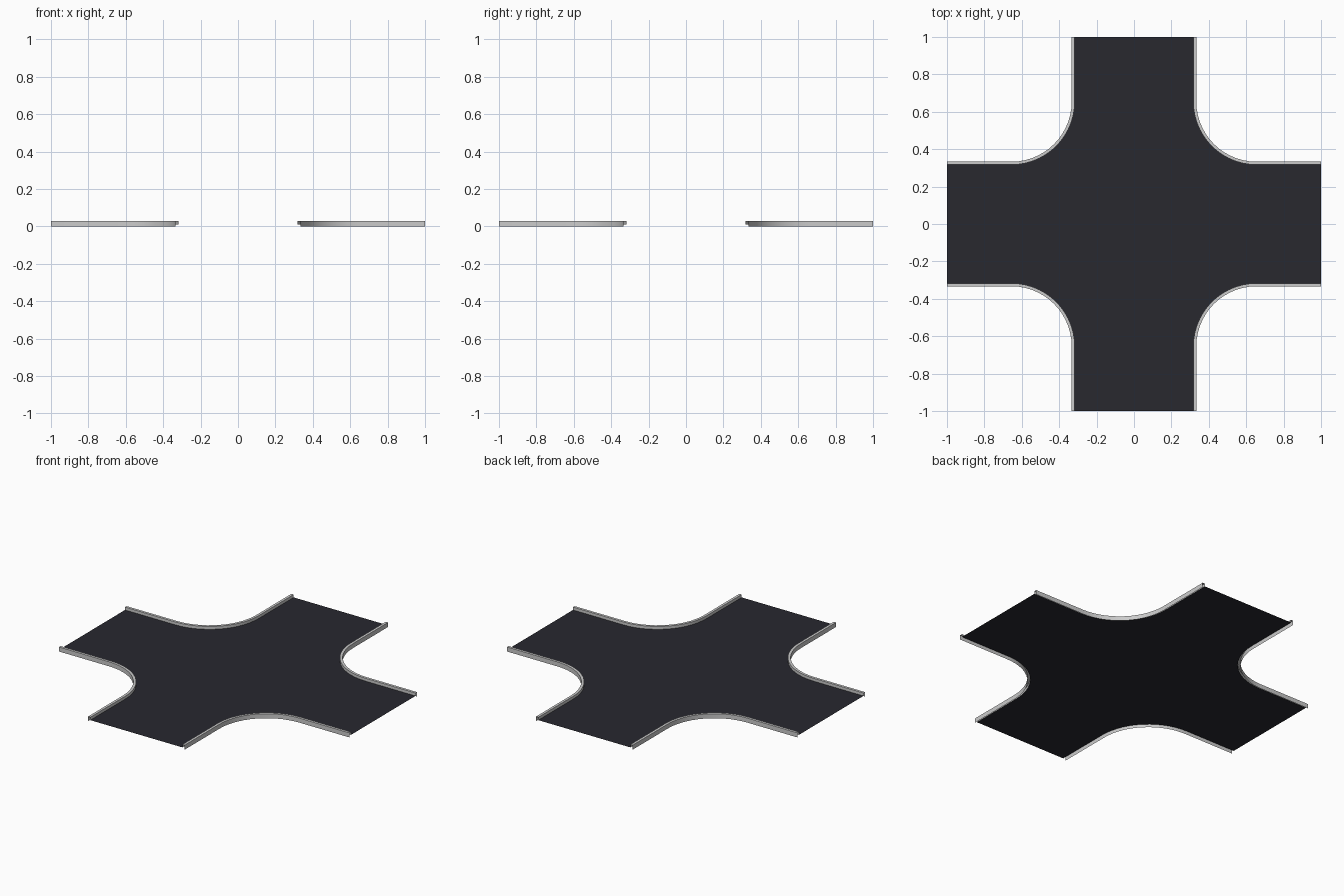
import bpy, bmesh
from math import sin, cos, pi

if "Cube" in bpy.data.objects:
    bpy.data.objects.remove(bpy.data.objects["Cube"])

EDGE_OUT, EDGE_IN = 0.333, 0.317   # kerb outer and inner edges
CENTRE, SEGMENTS = 0.655, 14       # corner arc centre and facets
ROAD_Z, TOP_Z = 0.01, 0.028


def corner_path(edge):
    """Kerb line round the +x +y corner, from one arm end to the other."""
    r = CENTRE - edge
    arc = [(CENTRE - r * cos(a), CENTRE - r * sin(a))
           for a in (i * pi / 2 / SEGMENTS for i in range(SEGMENTS + 1))]
    return [(edge, 1.0)] + arc + [(1.0, edge)]


def turn(p, quarter):
    x, y = p
    for _ in range(quarter):
        x, y = -y, x
    return x, y


def finish(name, bm):
    mesh = bpy.data.meshes.new(name)
    bm.to_mesh(mesh)
    bm.free()
    ob = bpy.data.objects.new(name, mesh)
    bpy.context.collection.objects.link(ob)
    return ob


# Road surface: a single flat sheet with four rounded inner corners
bm = bmesh.new()
outline = [turn(p, q) for q in range(4) for p in reversed(corner_path(EDGE_IN))]
face = bm.faces.new([bm.verts.new((x, y, ROAD_Z)) for x, y in outline])
face.normal_update()
if face.normal.z < 0:
    face.normal_flip()
bmesh.ops.triangulate(bm, faces=[face])
road = finish("road_surface", bm)
asphalt = bpy.data.materials.new("asphalt")
asphalt.diffuse_color = (0.021, 0.021, 0.028, 1)
asphalt.use_nodes = True
asphalt.node_tree.nodes["Principled BSDF"].inputs["Base Color"].default_value = asphalt.diffuse_color
road.data.materials.append(asphalt)

# Kerbs: open profile (outer wall, top, inner wall) swept round each corner
profile = [(EDGE_OUT, 0), (EDGE_OUT, TOP_Z), (EDGE_IN, TOP_Z), (EDGE_IN, ROAD_Z)]
for q in range(4):
    bm = bmesh.new()
    rails = [[bm.verts.new((*turn(p, q), z)) for p in corner_path(edge)]
             for edge, z in profile]
    for a, b in zip(rails, rails[1:]):
        for i in range(len(a) - 1):
            bm.faces.new((a[i], b[i], b[i + 1], a[i + 1]))
    bm.normal_update()
    top = max(bm.faces, key=lambda f: abs(f.normal.z))
    if top.normal.z < 0:
        bmesh.ops.reverse_faces(bm, faces=bm.faces[:])
    kerb = finish(f"kerb_{q + 1}", bm)
    bpy.ops.object.select_all(action='DESELECT')
    kerb.select_set(True)
    bpy.context.view_layer.objects.active = kerb
    bpy.ops.object.shade_smooth_by_angle(angle=pi / 6)
